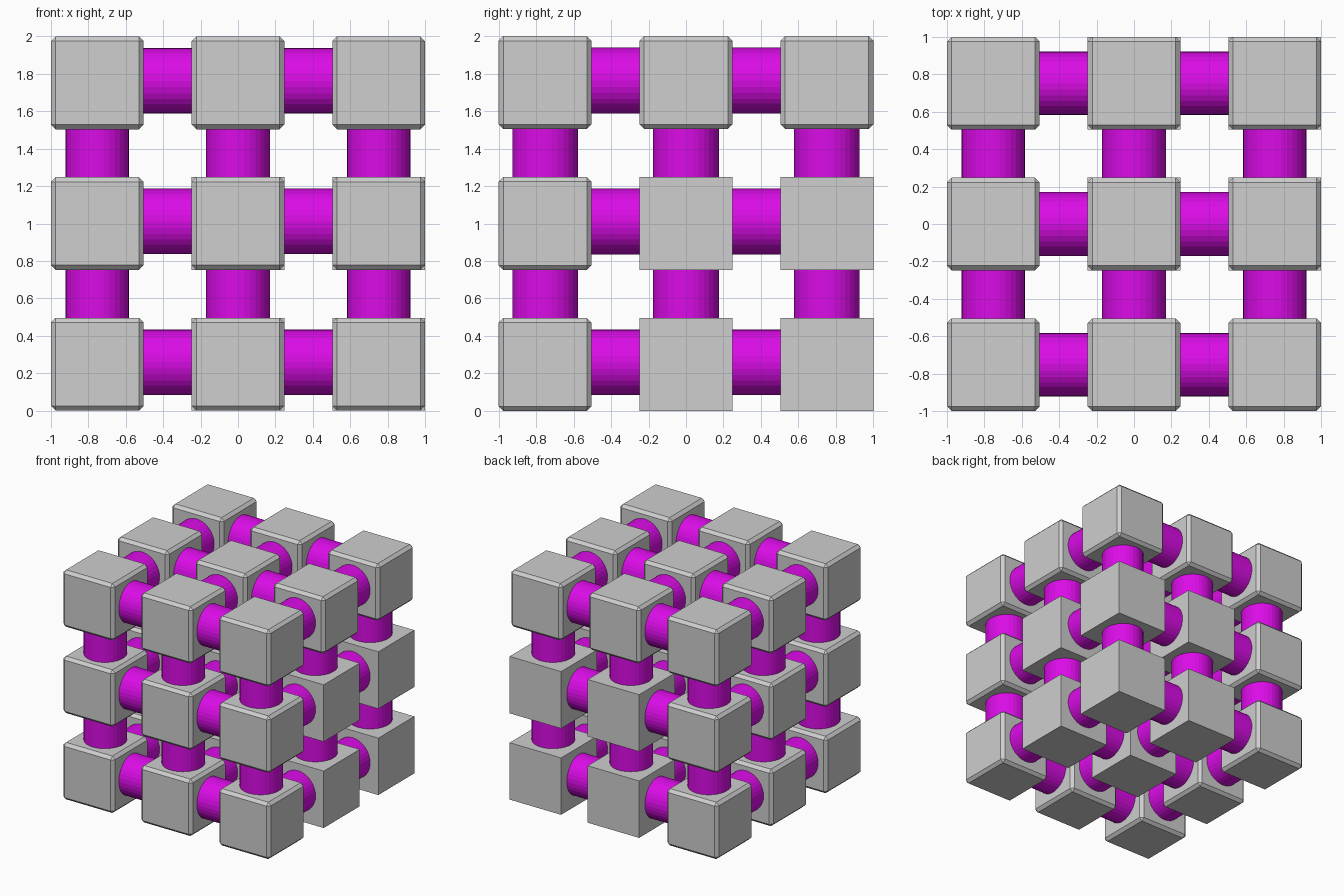
import bpy, math

if "Cube" in bpy.data.objects:
    bpy.data.objects.remove(bpy.data.objects["Cube"])

PITCH = 0.752      # distance between block centres
SIZE = 0.496       # block edge length
MID = 1.0          # height of the middle layer


def material(name, rgb):
    m = bpy.data.materials.new(name)
    m.diffuse_color = (*rgb, 1)
    m.use_nodes = True
    m.node_tree.nodes["Principled BSDF"].inputs["Base Color"].default_value = m.diffuse_color
    return m


grey = material("grey", (0.62, 0.62, 0.62))
magenta = material("magenta", (0.78, 0.004, 0.88))


def finish(name, mat):
    ob = bpy.context.object
    ob.name = name
    ob.data.materials.append(mat)
    return ob


# 3 x 3 x 3 blocks: left, front and top layers are chamfered, the rest are sharp
steps = (-1, 0, 1)
for i in steps:
    for j in steps:
        for k in steps:
            bpy.ops.mesh.primitive_cube_add(
                size=SIZE, location=(i * PITCH, j * PITCH, MID + k * PITCH))
            block = finish("block", grey)
            if i == -1 or j == -1 or k == 1:
                bevel = block.modifiers.new("chamfer", "BEVEL")
                bevel.width = 0.025
                bevel.segments = 1


# Round rods running through the blocks along each axis
def rod(name, location, rotation, scale):
    bpy.ops.mesh.primitive_cylinder_add(
        vertices=32, radius=1, depth=1, location=location, rotation=rotation)
    finish(name, magenta).scale = scale


LENGTH = 2 * PITCH
R1, R2 = 0.17, 0.175
RISE = 0.011       # level rods sit slightly above the block centres
for a in steps:
    for b in steps:
        p, q = a * PITCH, b * PITCH
        rod("cross_rod", (0, p, MID + q + RISE), (0, math.pi / 2, 0), (R2, R1, LENGTH))
        rod("depth_rod", (p, 0, MID + q + RISE), (math.pi / 2, 0, 0), (R1, R2, LENGTH))
        rod("upright_rod", (p, q, MID), (0, 0, 0), (R1, R2, LENGTH))
